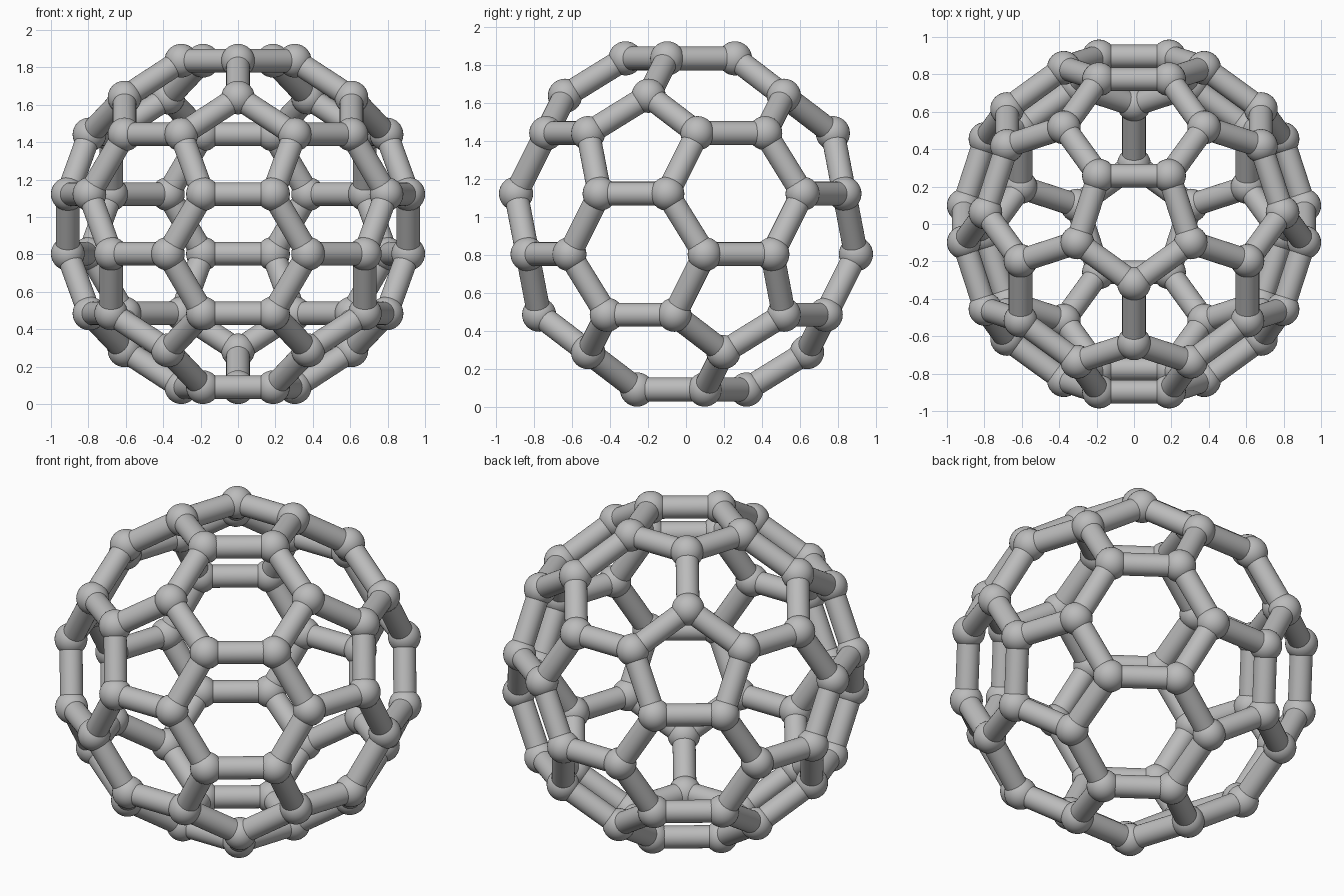
import bpy, bmesh, math
from itertools import combinations, permutations
from mathutils import Matrix, Vector

if "Cube" in bpy.data.objects:
    bpy.data.objects.remove(bpy.data.objects["Cube"])

EDGE = 0.375          # strut length between joint centres
JOINT_R = 0.09
ROD_R = 0.063

# Icosahedron with its poles on z
R = 3 * EDGE * math.sin(math.radians(72))
h, ring = R / math.sqrt(5), 2 * R / math.sqrt(5)
ico = [Vector((0, 0, R)), Vector((0, 0, -R))]
for k in range(5):
    for start, z in ((-90, h), (90, -h)):
        a = math.radians(start + 72 * k)
        ico.append(Vector((ring * math.cos(a), ring * math.sin(a), z)))

# Cut every corner at a third of each edge to get the 60 joints
joints = [a.lerp(b, 1 / 3) for a, b in permutations(ico, 2)
          if (a - b).length < 3.1 * EDGE]
lift = Vector((0, 0, JOINT_R + max(p.z for p in joints)))
joints = [p + lift for p in joints]
struts = [(a, b) for a, b in combinations(joints, 2) if (a - b).length < 1.1 * EDGE]

grey = bpy.data.materials.new("grey")
grey.diffuse_color = (0.5, 0.5, 0.5, 1)
grey.use_nodes = True
grey.node_tree.nodes["Principled BSDF"].inputs["Base Color"].default_value = grey.diffuse_color


def finish(bm, name):
    mesh = bpy.data.meshes.new(name)
    bm.to_mesh(mesh)
    bm.free()
    mesh.materials.append(grey)
    for f in mesh.polygons:
        f.use_smooth = True
    obj = bpy.data.objects.new(name, mesh)
    bpy.context.collection.objects.link(obj)


# Ball joints
bm = bmesh.new()
for p in joints:
    bmesh.ops.create_uvsphere(bm, u_segments=32, v_segments=16, radius=JOINT_R,
                              matrix=Matrix.Translation(p))
finish(bm, "ball_joints")

# Connecting rods, their open ends hidden inside the balls
bm = bmesh.new()
for a, b in struts:
    d = b - a
    turn = d.to_track_quat('Z', 'Y').to_matrix().to_4x4()
    bmesh.ops.create_cone(bm, cap_ends=False, segments=32, radius1=ROD_R, radius2=ROD_R,
                          depth=d.length, matrix=Matrix.Translation((a + b) / 2) @ turn)
finish(bm, "connecting_rods")
